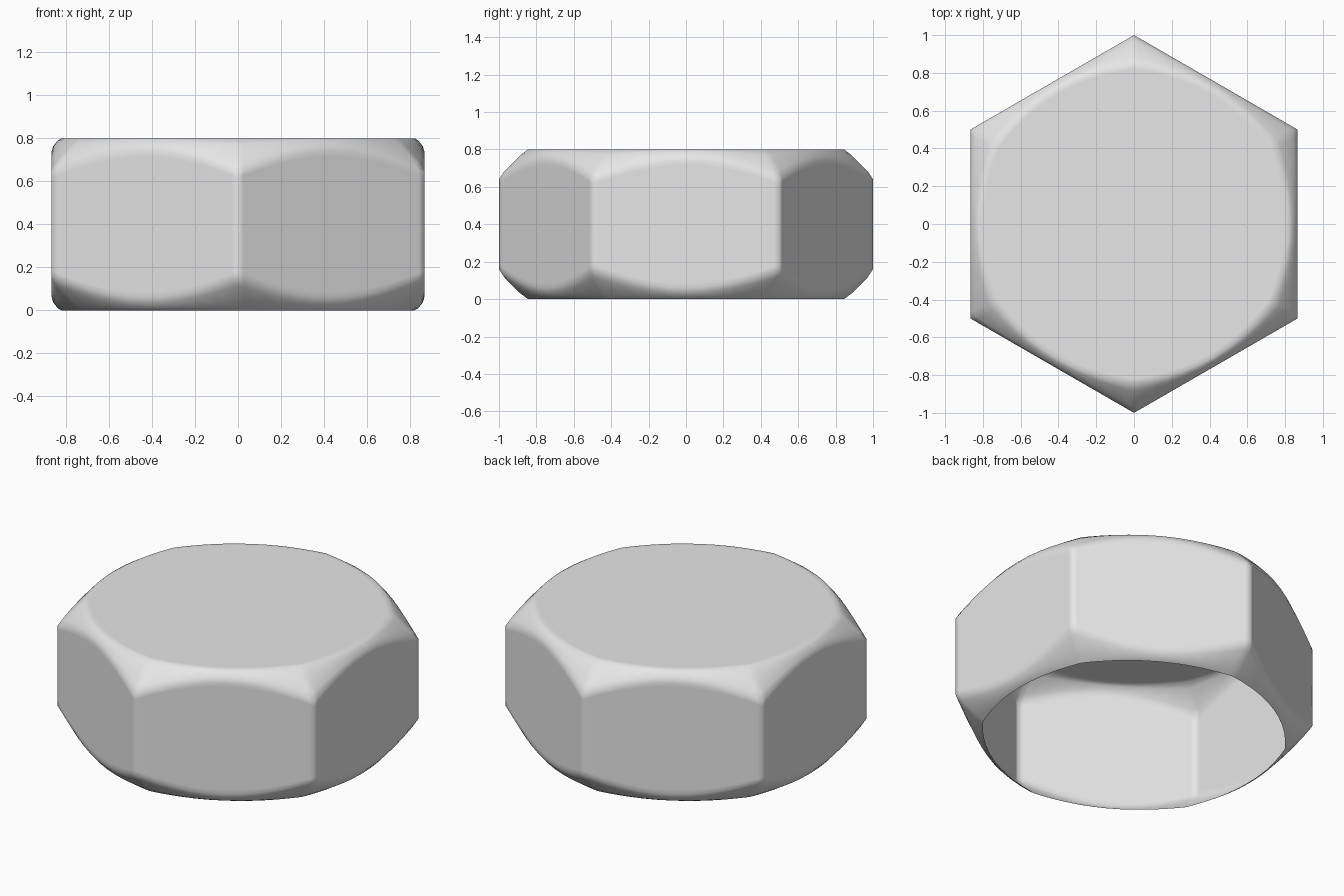
import bpy, bmesh
from math import radians, cos, sin

if "Cube" in bpy.data.objects:
    bpy.data.objects.remove(bpy.data.objects["Cube"], do_unlink=True)

HEIGHT = 0.8
FLAT = cos(radians(30))  # distance from centre to each flat side
SIDE_STEPS = (-28.5, -24, -18, -12, -6, 0, 6, 12, 18, 24, 28.5, 30)


def half_profile(d):
    """Radius and height below the top, from the flat cap down to the wall."""
    wall = FLAT / cos(radians(d))
    s = (wall - FLAT) / (1 - FLAT)  # 0 mid side, 1 at a corner
    rim = 0.83 + 0.025 * s
    drop = 0.045 + 0.1 * s
    dr = wall - rim
    return [(rim - 0.035, 0),
            (rim - 0.01, 0),
            (rim + 0.2 * dr, 0.2 * drop),
            (wall - 0.2 * dr, 0.8 * drop),
            (wall, drop + 0.015),
            (wall, drop + 0.04)]


# Chamfered hexagonal shell, open underneath
bm = bmesh.new()
columns = []
for side in range(6):
    for d in SIDE_STEPS:
        a = radians(60 * side + d)
        half = half_profile(d)
        path = [(r, HEIGHT - z) for r, z in half]
        path += [(r, z) for r, z in reversed(half[1:])]
        columns.append([bm.verts.new((r * cos(a), r * sin(a), z)) for r, z in path])

for i, col in enumerate(columns):
    nxt = columns[(i + 1) % len(columns)]
    for j in range(len(col) - 1):
        bm.faces.new((col[j], col[j + 1], nxt[j + 1], nxt[j]))
bm.faces.new([col[0] for col in columns])  # flat cap

for f in bm.faces:
    f.smooth = True
bmesh.ops.recalc_face_normals(bm, faces=bm.faces)
# An open shell can be flipped: make the cap point up
cap = max(bm.faces, key=lambda f: len(f.verts))
if cap.normal.z < 0:
    bmesh.ops.reverse_faces(bm, faces=bm.faces)

mesh = bpy.data.meshes.new("hex_head")
bm.to_mesh(mesh)
bm.free()
head = bpy.data.objects.new("hex_head", mesh)
bpy.context.collection.objects.link(head)

# Plain light grey metal
grey = bpy.data.materials.new("light_grey")
grey.use_nodes = True
color = (0.8, 0.8, 0.8, 1)
grey.diffuse_color = color
grey.node_tree.nodes["Principled BSDF"].inputs["Base Color"].default_value = color
mesh.materials.append(grey)
